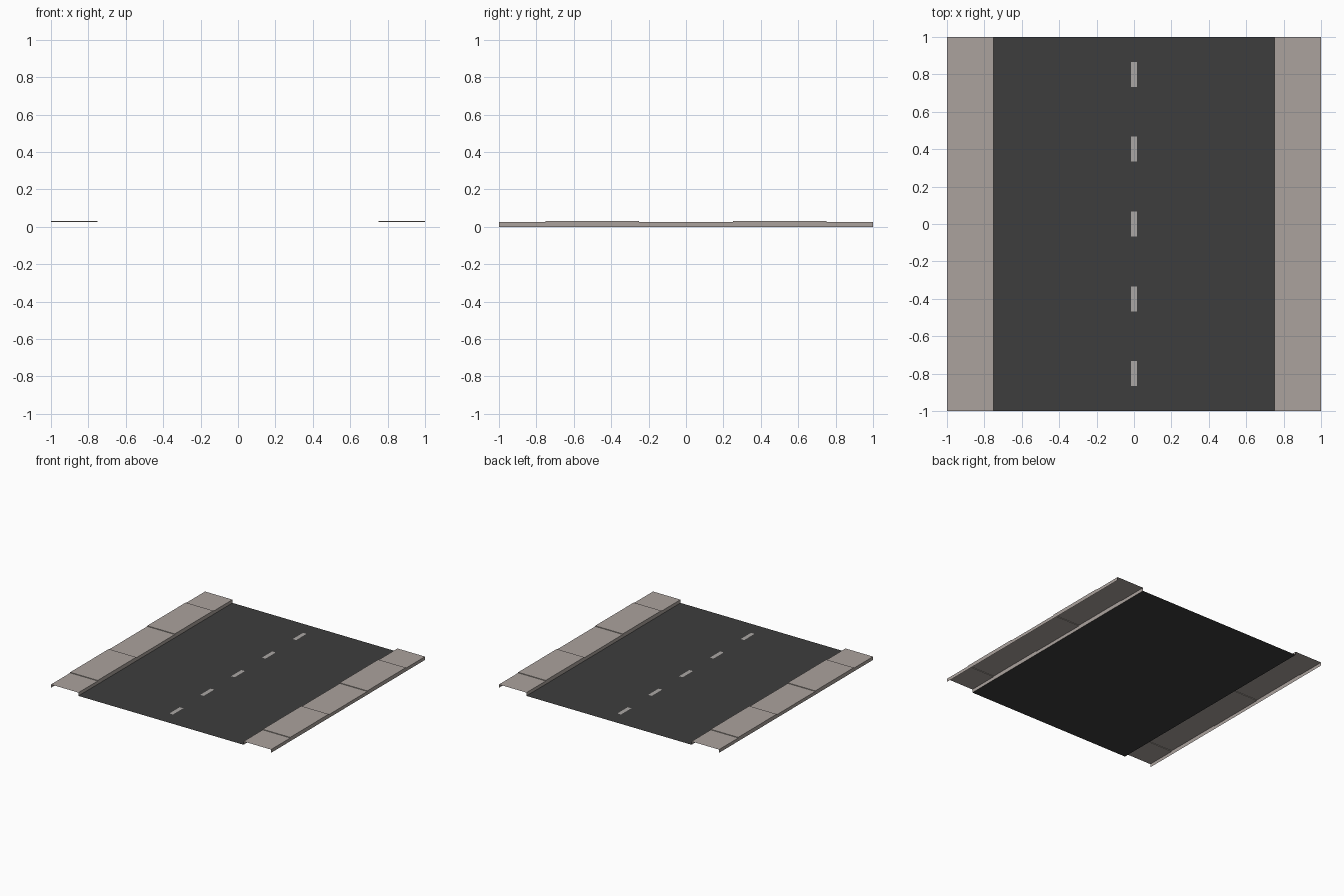
import bpy
import bmesh

cube = bpy.data.objects.get("Cube")
if cube:
    bpy.data.objects.remove(cube, do_unlink=True)


def make_material(name, rgb):
    mat = bpy.data.materials.new(name)
    mat.use_nodes = True
    color = (*rgb, 1.0)
    mat.diffuse_color = color
    mat.node_tree.nodes["Principled BSDF"].inputs["Base Color"].default_value = color
    return mat


asphalt = make_material("asphalt grey", (0.047, 0.047, 0.047))
concrete = make_material("warm concrete", (0.41, 0.365, 0.34))
paint = make_material("lane paint", (0.41, 0.39, 0.375))


def make_object(name, quads, mat):
    """Build an open surface from quads, each a list of four corners."""
    bm = bmesh.new()
    for quad in quads:
        bm.faces.new([bm.verts.new(p) for p in quad])
    bmesh.ops.remove_doubles(bm, verts=bm.verts, dist=0.0001)
    mesh = bpy.data.meshes.new(name)
    bm.to_mesh(mesh)
    bm.free()
    mesh.materials.append(mat)
    obj = bpy.data.objects.new(name, mesh)
    bpy.context.collection.objects.link(obj)
    return obj


def flat(x0, x1, y0, y1, z):
    return [(x0, y0, z), (x1, y0, z), (x1, y1, z), (x0, y1, z)]


CURB = 0.75   # inner edge of the pavement
LOW, HIGH = 0.027, 0.032

# Road surface
make_object("road", [flat(-CURB, CURB, -1, 1, 0)], asphalt)

# Dashed centre line
dashes = [flat(-0.016, 0.016, 0.4 * i - 0.067, 0.4 * i + 0.067, 0.0015)
          for i in range(-2, 3)]
make_object("centre_line", dashes, paint)

# Pavements: alternating slab heights, open below and at the ends
cuts = [-1, -0.75, -0.25, 0.25, 0.75, 1]


def pavement(name, x0, x1):
    quads = []
    for i, (y0, y1) in enumerate(zip(cuts, cuts[1:])):
        z = HIGH if i % 2 else LOW
        quads.append(flat(x0, x1, y0, y1, z))
        # side walls, facing outwards
        quads.append([(x1, y0, 0), (x1, y1, 0), (x1, y1, z), (x1, y0, z)])
        quads.append([(x0, y1, 0), (x0, y0, 0), (x0, y0, z), (x0, y1, z)])
        # small steps at both ends of each raised slab
        if i % 2:
            quads.append([(x0, y0, LOW), (x1, y0, LOW), (x1, y0, z), (x0, y0, z)])
            quads.append([(x1, y1, LOW), (x0, y1, LOW), (x0, y1, z), (x1, y1, z)])
    make_object(name, quads, concrete)


pavement("left_pavement", CURB, 1)
pavement("right_pavement", -1, -CURB)
